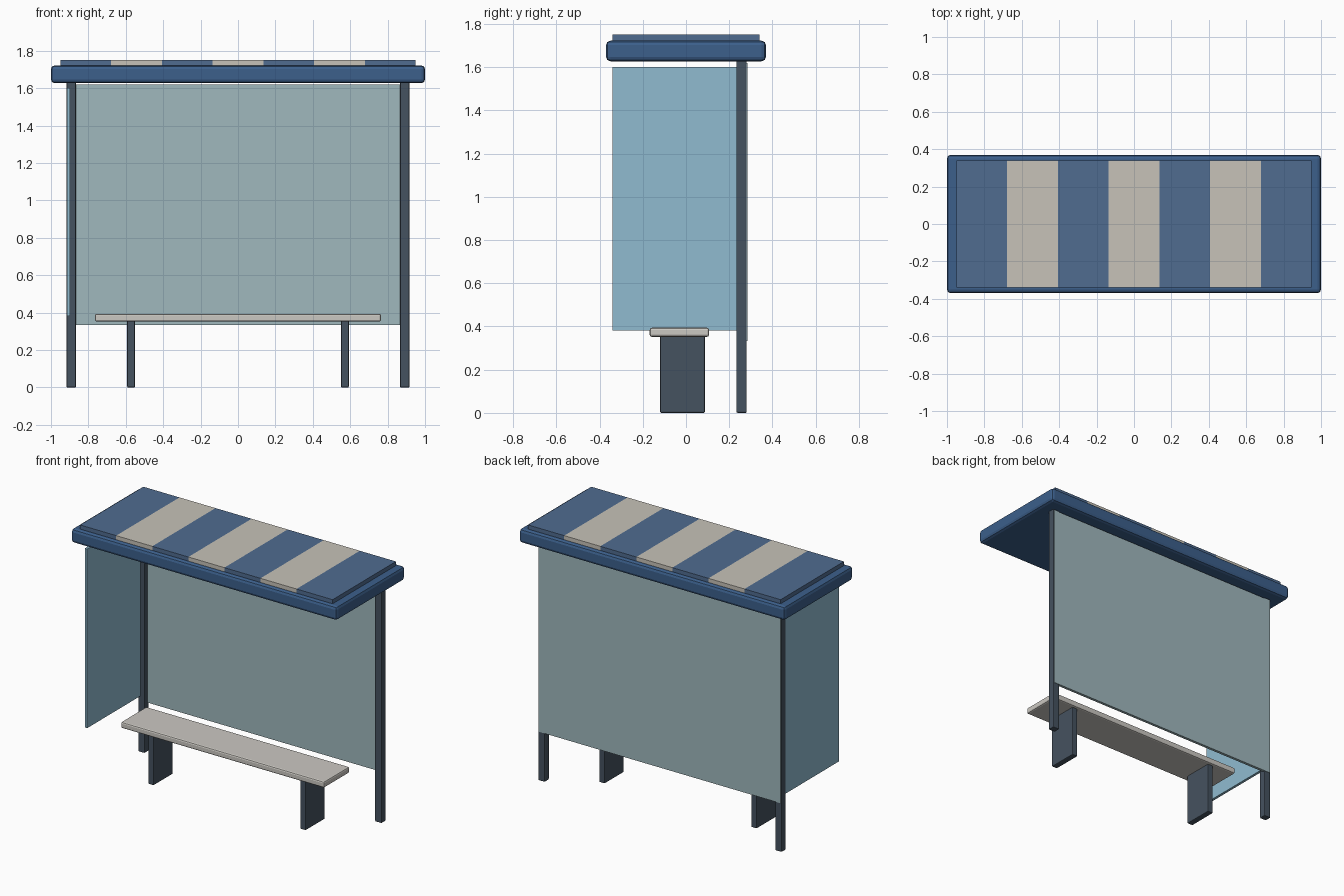
import bpy

if "Cube" in bpy.data.objects:
    bpy.data.objects.remove(bpy.data.objects["Cube"])


def material(name, rgb):
    m = bpy.data.materials.new(name)
    m.diffuse_color = (*rgb, 1)
    m.use_nodes = True
    m.node_tree.nodes["Principled BSDF"].inputs["Base Color"].default_value = m.diffuse_color
    return m


NAVY = material("roof blue", (0.045, 0.115, 0.26))
STRIPE = material("stripe blue", (0.08, 0.15, 0.28))
CREAM = material("cream", (0.57, 0.54, 0.48))
STEEL = material("dark steel", (0.06, 0.085, 0.115))
GLASS = material("back panel grey", (0.35, 0.48, 0.51))
SIDE = material("side glass blue", (0.28, 0.50, 0.63))
SEAT = material("seat grey", (0.60, 0.58, 0.54))


def box(name, x, y, z, mat, bevel=0.0, segments=2):
    """Box between (min, max) pairs on each axis, with optional rounded edges."""
    spans = (x, y, z)
    bpy.ops.mesh.primitive_cube_add(size=1, location=[(a + b) / 2 for a, b in spans])
    ob = bpy.context.object
    ob.name = name
    ob.scale = [b - a for a, b in spans]
    bpy.ops.object.transform_apply(location=False, rotation=False, scale=True)
    ob.data.materials.append(mat)
    if bevel:
        mod = ob.modifiers.new("edges", 'BEVEL')
        mod.width = bevel
        mod.segments = segments
    return ob


# Roof slab and the row of stripes on top
box("roof", (-1, 1), (-0.37, 0.37), (1.627, 1.722), NAVY, 0.02)
count, half = 7, 0.95
step = 2 * half / count
for i in range(count):
    x0 = -half + i * step
    box(f"roof_stripe_{i + 1}", (x0, x0 + step), (-0.34, 0.34), (1.715, 1.75),
        CREAM if i % 2 else STRIPE)

# Rear posts and bench legs, one of each per side
for side, s in (("left", -1), ("right", 1)):
    box(f"{side}_post", (s * 0.8915 - 0.025, s * 0.8915 + 0.025), (0.233, 0.281),
        (0, 1.64), STEEL, 0.006)
    box(f"{side}_bench_leg", (s * 0.572 - 0.021, s * 0.572 + 0.021), (-0.12, 0.088),
        (0, 0.36), STEEL, 0.006)

# Glazing: back panel behind the posts, one side panel on the left
box("back_panel", (-0.91, 0.91), (0.265, 0.284), (0.333, 1.62), GLASS)
box("side_panel", (-0.915, -0.897), (-0.34, 0.25), (0.382, 1.60), SIDE)

# Bench seat
box("seat", (-0.765, 0.765), (-0.168, 0.107), (0.352, 0.394), SEAT, 0.01)
